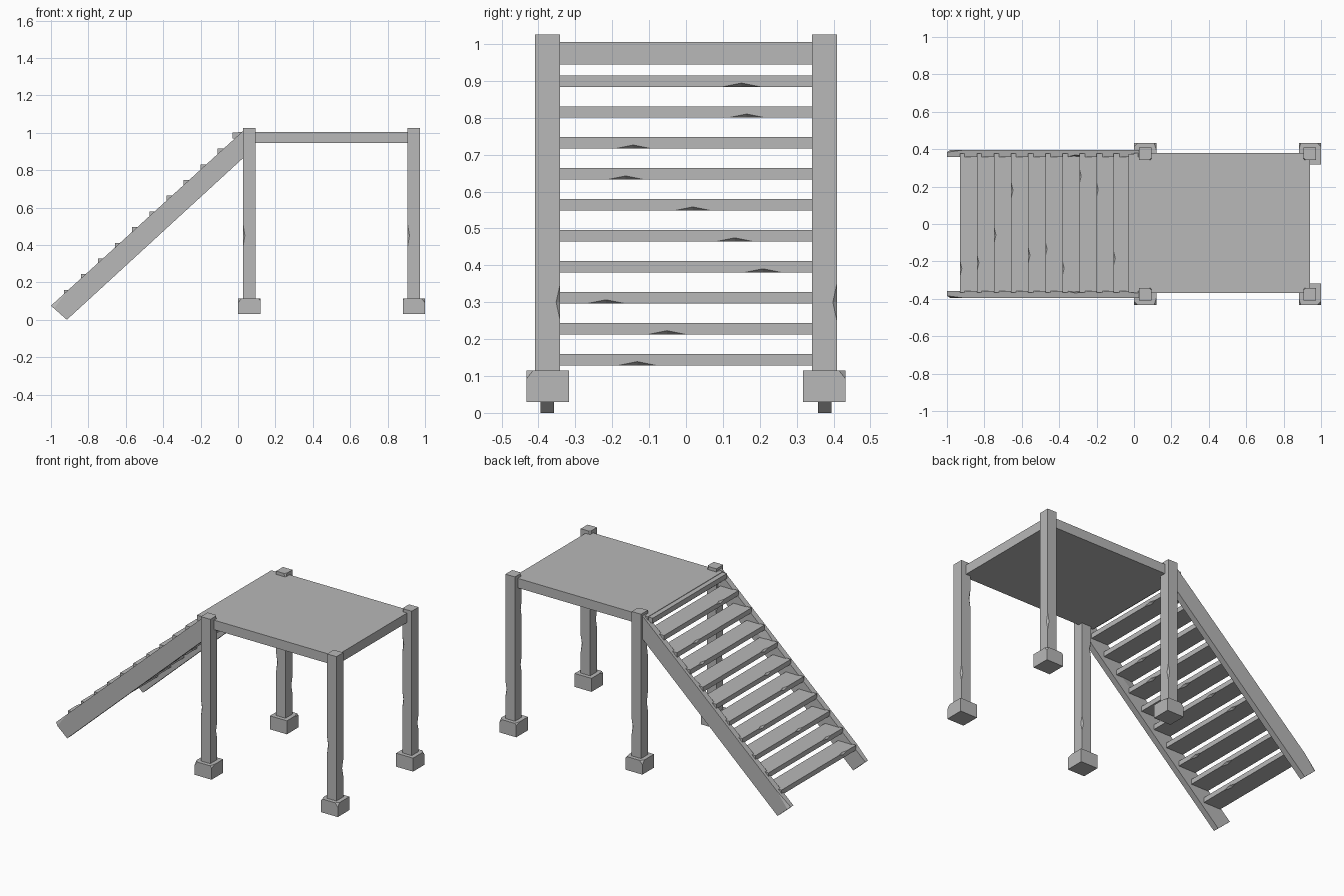
import bpy, bmesh, random
from mathutils import Vector

random.seed(4)
if "Cube" in bpy.data.objects:
    bpy.data.objects.remove(bpy.data.objects["Cube"])

grey = bpy.data.materials.new("plain_grey")
grey.use_nodes = True
colour = (0.48, 0.48, 0.48, 1)
grey.diffuse_color = colour
grey.node_tree.nodes["Principled BSDF"].inputs["Base Color"].default_value = colour


def add_object(name, bm):
    bmesh.ops.recalc_face_normals(bm, faces=bm.faces)
    mesh = bpy.data.meshes.new(name)
    bm.to_mesh(mesh)
    bm.free()
    mesh.materials.append(grey)
    obj = bpy.data.objects.new(name, mesh)
    bpy.context.collection.objects.link(obj)
    return obj


def chip(bm, point, normal):
    """Slice off everything on the normal side of a plane and close the cut."""
    geom = bm.verts[:] + bm.edges[:] + bm.faces[:]
    bmesh.ops.bisect_plane(bm, geom=geom, plane_co=point, plane_no=normal, clear_outer=True)
    bmesh.ops.holes_fill(bm, edges=[e for e in bm.edges if e.is_boundary], sides=0)


def box(name, low, high, chips=()):
    low, high = Vector(low), Vector(high)
    bm = bmesh.new()
    bmesh.ops.create_cube(bm, size=1)
    bmesh.ops.scale(bm, vec=high - low, verts=bm.verts)
    bmesh.ops.translate(bm, vec=(low + high) / 2, verts=bm.verts)
    for point, normal in chips:
        chip(bm, point, normal)
    return add_object(name, bm)


def nick(obj, centre, size):
    """Carve a diamond-shaped notch out of an edge."""
    bm = bmesh.new()
    bmesh.ops.create_uvsphere(bm, u_segments=4, v_segments=2, radius=1)
    bmesh.ops.scale(bm, vec=size, verts=bm.verts)
    bmesh.ops.translate(bm, vec=centre, verts=bm.verts)
    cutter = add_object("notch_cutter", bm)
    cutter.hide_render = True
    mod = obj.modifiers.new("notch", "BOOLEAN")
    mod.operation, mod.solver, mod.object = "DIFFERENCE", "EXACT", cutter
    graph = bpy.context.evaluated_depsgraph_get()
    carved = bpy.data.meshes.new_from_object(obj.evaluated_get(graph))
    obj.modifiers.clear()
    obj.data = carved
    bpy.data.objects.remove(cutter)


# Platform slab and the narrow nosing above the stairs
box("platform", (0, -0.37, 0.945), (0.94, 0.38, 1.005))
box("top_nosing", (-0.03, -0.365, 0.97), (0.05, 0.375, 1.002))

# Posts on stone footings, with worn corners
for x, end in ((0.06, "stair"), (0.94, "far")):
    for side, label in ((-1, "right"), (1, "left")):
        y = side * 0.375
        out = -1 if end == "stair" else 1
        post = box(f"{end}_{label}_post", (x - 0.033, y - 0.034, 0.1), (x + 0.033, y + 0.034, 1.025),
                   [((x - out * 0.033, y - side * 0.034, 0.985), (-out, -side * 0.9, 0.3))])
        nick(post, (x - 0.033, y - side * 0.034, 0.8), (0.011, 0.01, 0.06))
        nick(post, (x - 0.033, y - 0.034, 0.45), (0.01, 0.011, 0.06))
        nick(post, (x + 0.033, y + 0.034, 0.3), (0.01, 0.011, 0.05))
        box(f"{end}_{label}_footing", (x - 0.059, y - 0.058, 0.03), (x + 0.059, y + 0.058, 0.115),
            [((x + out * 0.052, y + side * 0.052, 0.108), (out, side, 0.8)),
             ((x - out * 0.052, y + side * 0.058, 0.111), (-out, 0.3 * side, 1))])

# Sloping stair stringers
profile = ((-1, 0.075), (-0.915, 0), (0.03, 0.867), (0.03, 1.012))
for side, label in ((-1, "right"), (1, "left")):
    bm = bmesh.new()
    face = bm.faces.new([bm.verts.new((x, side * 0.358, z)) for x, z in profile])
    grown = bmesh.ops.extrude_face_region(bm, geom=[face])["geom"]
    bmesh.ops.translate(bm, vec=(0, side * 0.037, 0),
                        verts=[v for v in grown if isinstance(v, bmesh.types.BMVert)])
    chip(bm, Vector((-0.985, side * 0.39, 0.075)), Vector((-0.4, side, 0.3)))
    stringer = add_object(f"{label}_stringer", bm)
    nick(stringer, (-0.32, side * 0.358, 0.709), (0.1, 0.012, 0.08))

# Ten open treads, each with small notches in its edges
count = 10
for i in range(count):
    t = i / (count - 1)
    x, top = -0.93 + 0.82 * t, 0.16 + 0.755 * t
    tread = box(f"tread_{i + 1}", (x, -0.366, top - 0.031), (x + 0.12, 0.376, top))
    nick(tread, (x + 0.12, random.uniform(-0.25, 0.25), top - 0.031), (0.014, 0.05, 0.01))
    nick(tread, (x, random.uniform(-0.3, 0.3), top), (0.01, 0.04, 0.012))
